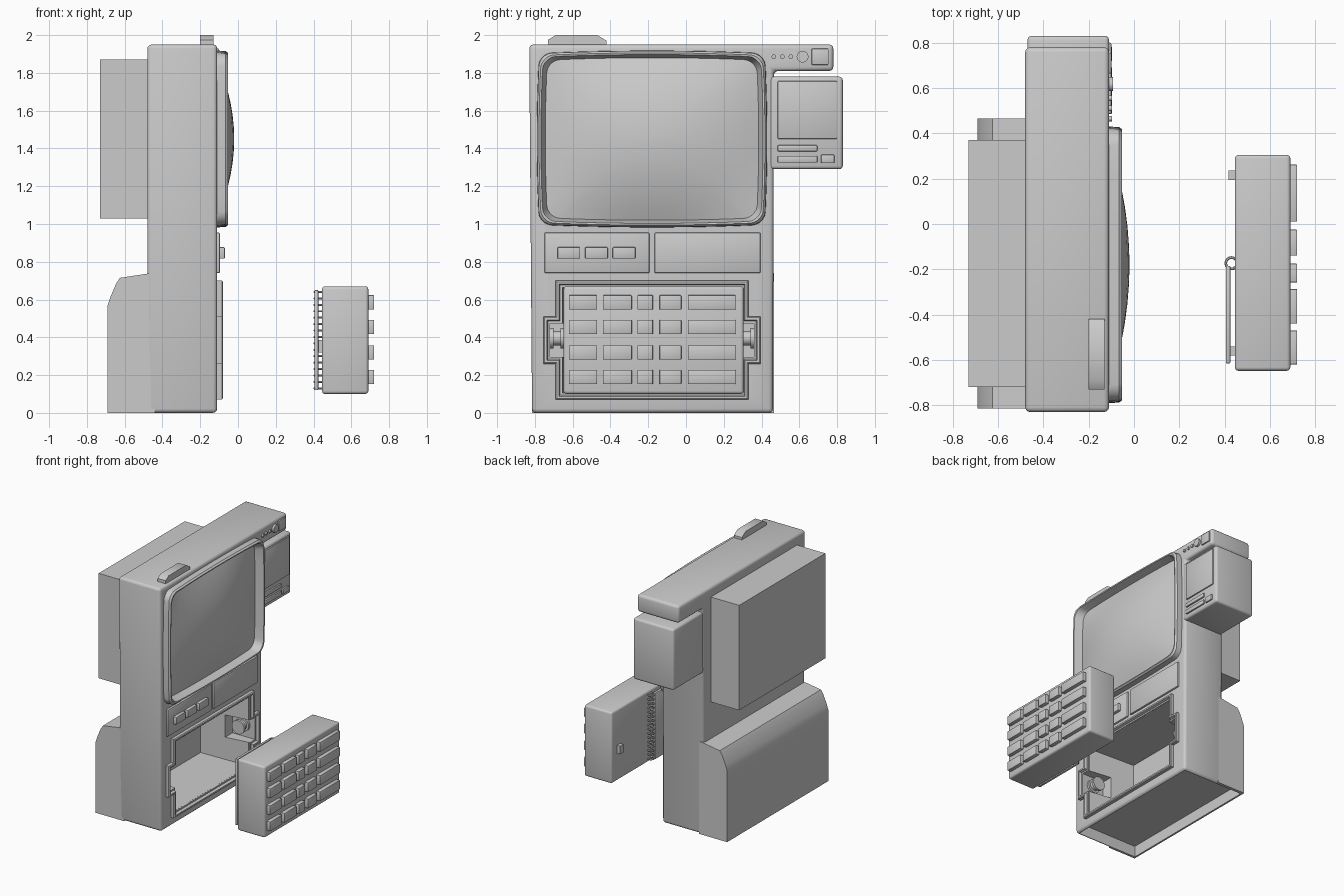
import bpy, bmesh, math
from mathutils import Vector, Matrix

if "Cube" in bpy.data.objects:
    bpy.data.objects.remove(bpy.data.objects["Cube"])


def smooth(ob):
    bpy.ops.object.select_all(action='DESELECT')
    ob.select_set(True)
    bpy.context.view_layer.objects.active = ob
    bpy.ops.object.shade_smooth_by_angle(angle=math.radians(35))


def finish(name, bm):
    bmesh.ops.recalc_face_normals(bm, faces=bm.faces)
    me = bpy.data.meshes.new(name)
    bm.to_mesh(me)
    bm.free()
    ob = bpy.data.objects.new(name, me)
    bpy.context.collection.objects.link(ob)
    smooth(ob)
    return ob


def bevel(bm, width, seg):
    if width:
        bmesh.ops.bevel(bm, geom=bm.edges[:], offset=width, segments=seg, profile=0.5, affect='EDGES')


def box(name, x, y, z, w=0.0, seg=2):
    bm = bmesh.new()
    bmesh.ops.create_cube(bm, size=1)
    for v in bm.verts:
        v.co = [(a + b) / 2 + c * (b - a) for (a, b), c in zip((x, y, z), v.co)]
    bevel(bm, w, seg)
    return finish(name, bm)


def loft(name, rings, cap0=True, cap1=True, w=0.0, seg=3):
    bm = bmesh.new()
    vs = [[bm.verts.new(p) for p in r] for r in rings]
    n = len(vs[0])
    for a, b in zip(vs, vs[1:]):
        for i in range(n):
            bm.faces.new((a[i], a[(i + 1) % n], b[(i + 1) % n], b[i]))
    if cap0:
        bm.faces.new(vs[0])
    if cap1:
        bm.faces.new(vs[-1])
    bmesh.ops.recalc_face_normals(bm, faces=bm.faces)
    bevel(bm, w, seg)
    return finish(name, bm)


def yz_prism(name, pts, x0, x1, w=0.0):
    return loft(name, [[(x, y, z) for y, z in pts] for x in (x0, x1)], w=w)


def cylinder(name, centre, r, depth, axis, n=24):
    bm = bmesh.new()
    rot = Matrix.Rotation(math.pi / 2, 4, 'Y' if axis == 'X' else 'X')
    bmesh.ops.create_cone(bm, cap_ends=True, segments=n, radius1=r, radius2=r, depth=depth,
                          matrix=Matrix.Translation(centre) @ rot)
    return finish(name, bm)


def cut(cutter, *targets):
    for ob in targets:
        m = ob.modifiers.new("cut", 'BOOLEAN')
        m.operation, m.solver, m.object = 'DIFFERENCE', 'EXACT', cutter
        bpy.context.view_layer.objects.active = ob
        bpy.ops.object.modifier_apply(modifier=m.name)
    bpy.data.objects.remove(cutter)


CY, CZ = -0.18, 1.45   # centre of the screen


def tube_outline(hy, hz, r=0.07):
    # rounded rectangle with gently bulging sides
    pts = []
    for q, (sy, sz) in enumerate(((1, 1), (-1, 1), (-1, -1), (1, -1))):
        for i in range(6):
            a = math.pi / 2 * (q + i / 5)
            pts.append((sy * (hy - r) + r * math.cos(a), sz * (hz - r) + r * math.sin(a)))
        a, b = pts[-1], (sy * hy, -sz * (hz - r)) if q % 2 else (-sz * (hy - r), sz * hz)
        for k in range(1, 8):
            pts.append((a[0] + (b[0] - a[0]) * k / 8, a[1] + (b[1] - a[1]) * k / 8))
    return [(y * (1 + 0.02 * (1 - (z / hz) ** 2)) / 1.02, z * (1 + 0.03 * (1 - (y / hy) ** 2)) / 1.03)
            for y, z in pts]


def tube_ring(hy, hz, x):
    return [(x, CY + y, CZ + z) for y, z in tube_outline(hy, hz)]


def bay_outline(o, x):
    # plus-shaped outline inset by o
    a, b, h, t = 0.51 - o, 0.575 - o, 0.315 - o, 0.125 - o
    half = [(a, -h), (a, -t), (b, -t), (b, t), (a, t), (a, h)]
    return [(x, CY + y, 0.385 + z) for y, z in half + [(-y, z) for y, z in reversed(half)]]


# main cabinet with the overhanging top bar, and the deeper base behind it
body = yz_prism("cabinet", [(-0.815, 0), (0.46, 0), (0.465, 1.81), (0.78, 1.81), (0.78, 1.95), (-0.83, 1.95)],
                -0.48, -0.11, w=0.022)
prof = [(-0.44, 0), (-0.69, 0), (-0.69, 0.57), (-0.675, 0.615), (-0.645, 0.685), (-0.625, 0.715), (-0.46, 0.74), (-0.44, 0.74)]
base = loft("rear_base", [[(x, y, z) for x, z in prof] for y in (-0.815, 0.465)])

# openings: screen, key bay, pivot alcoves, hollow underside
cut(loft("screen_cutter", [tube_ring(0.575, 0.44, -0.16), tube_ring(0.575, 0.44, 0)]), body)
cut(loft("bay_cutter", [[(x, CY + sy * hy, 0.385 + sz * hz) for sy, sz in ((-1, -1), (1, -1), (1, 1), (-1, 1))]
                        for x, hy, hz in ((-0.50, 0.42, 0.255), (-0.10, 0.474, 0.279))]), body, base)
for s in (-1, 1):
    ys = sorted((CY + s * 0.40, CY + s * 0.539))
    cut(box("alcove_cutter", (-0.30, 0), ys, (0.296, 0.474)), body)
cut(box("underside_cutter", (-0.675, -0.13), (-0.795, 0.44), (-0.1, 0.09)), body, base)
smooth(body)
smooth(base)
box("rear_tube_housing", (-0.73, -0.47), (-0.72, 0.37), (1.03, 1.87))

# side module
box("side_module", (-0.47, -0.11), (0.44, 0.83), (1.29, 1.78), 0.018, 3)
box("module_display", (-0.12, -0.1), (0.485, 0.80), (1.45, 1.757), 0.006)
for i, (y0, y1, z0, z1) in enumerate(((0.485, 0.695, 1.385, 1.417), (0.485, 0.695, 1.325, 1.36), (0.715, 0.785, 1.322, 1.367))):
    box(f"module_key_{i}", (-0.12, -0.098), (y0, y1), (z0, z1), 0.004)

# top bar controls
for i in range(3):
    cylinder(f"indicator_{i}", (-0.108, 0.465 + 0.045 * i, 1.886), 0.012, 0.02, 'X', 16)
cylinder("dial", (-0.108, 0.617, 1.886), 0.031, 0.03, 'X')
box("bar_grille", (-0.12, -0.1), (0.665, 0.755), (1.843, 1.928), 0.004)

# top lug
yz_prism("top_lug", [(-0.73, 1.94), (-0.73, 1.975), (-0.69, 2.0), (-0.47, 2.0), (-0.42, 1.97), (-0.42, 1.94)], -0.20, -0.13)


# screen bezel and curved glass
def glass(p, s):
    y, z = (p[1] - CY) * s, (p[2] - CZ) * s
    drop = 0.1 * (1 - (1 - (y / 0.57) ** 2) * (1 - (z / 0.435) ** 2))
    return (-0.02 - drop, CY + y, CZ + z)


rim = tube_ring(0.565, 0.43, 0)
loft("screen_bezel", [tube_ring(0.61, 0.468, -0.115), tube_ring(0.608, 0.466, -0.066), tube_ring(0.598, 0.456, -0.053),
                      tube_ring(0.588, 0.447, -0.055), [glass(p, 1.0) for p in rim]], False, False)
loft("screen_glass", [[glass(p, s) for p in rim] for s in (1, 0.88, 0.75, 0.6, 0.45, 0.3, 0.15, 0.03)], False, True)

# control panels with buttons
box("control_panel", (-0.12, -0.095), (-0.75, -0.193), (0.74, 0.955), 0.008)
box("slot_panel", (-0.12, -0.095), (-0.167, 0.395), (0.74, 0.955), 0.008)
for i in range(3):
    y = -0.62 + 0.146 * i
    box(f"button_{i}", (-0.11, -0.07), (y - 0.06, y + 0.06), (0.817, 0.877), 0.004)

# key bay frame and pivots
loft("bay_frame", [bay_outline(o, x) for o, x in ((0, -0.115), (0, -0.086), (0.006, -0.08), (0.018, -0.08), (0.024, -0.1),
                                                 (0.036, -0.1), (0.036, -0.13))], False, False)
for s in (-1, 1):
    for part, r, a, d in (("base", 0.055, 0.532, 0.02), ("shaft", 0.038, 0.50, 0.07), ("flange", 0.055, 0.475, 0.02)):
        cylinder(f"pivot_{part}_{'left' if s < 0 else 'right'}", (-0.2, CY + s * a, 0.395), r, d, 'Y')

# detached key unit
box("key_unit", (0.445, 0.69), (-0.648, 0.305), (0.10, 0.67), 0.016, 3)
for j, z in enumerate((0.19, 0.32, 0.455, 0.585)):
    for i, (a, b) in enumerate(((-0.62, -0.47), (-0.44, -0.287), (-0.258, -0.175), (-0.14, -0.025), (0.01, 0.262))):
        box(f"key_{j}_{i}", (0.68, 0.72), (a, b), (z - 0.038, z + 0.038), 0.004)

# hinged back plate, stops and ring coil
box("back_plate", (0.405, 0.425), (-0.615, -0.185), (0.12, 0.65), 0.004)
for i, y in enumerate((-0.56, 0.215)):
    box(f"stop_{i}", (0.418, 0.45), (y - 0.02, y + 0.02), (0.32, 0.385))
for i in range(16):
    ang = [2 * math.pi * k / 16 for k in range(16)]
    z = 0.13 + 0.034 * i
    prof = [(0.025 + 0.006 * math.cos(t), 0.006 * math.sin(t)) for t in (math.pi * k / 3 for k in range(7))]
    loft(f"coil_ring_{i}", [[(0.43 + r * math.cos(a), -0.173 + r * math.sin(a), z + h) for a in ang] for r, h in prof],
         False, False)
